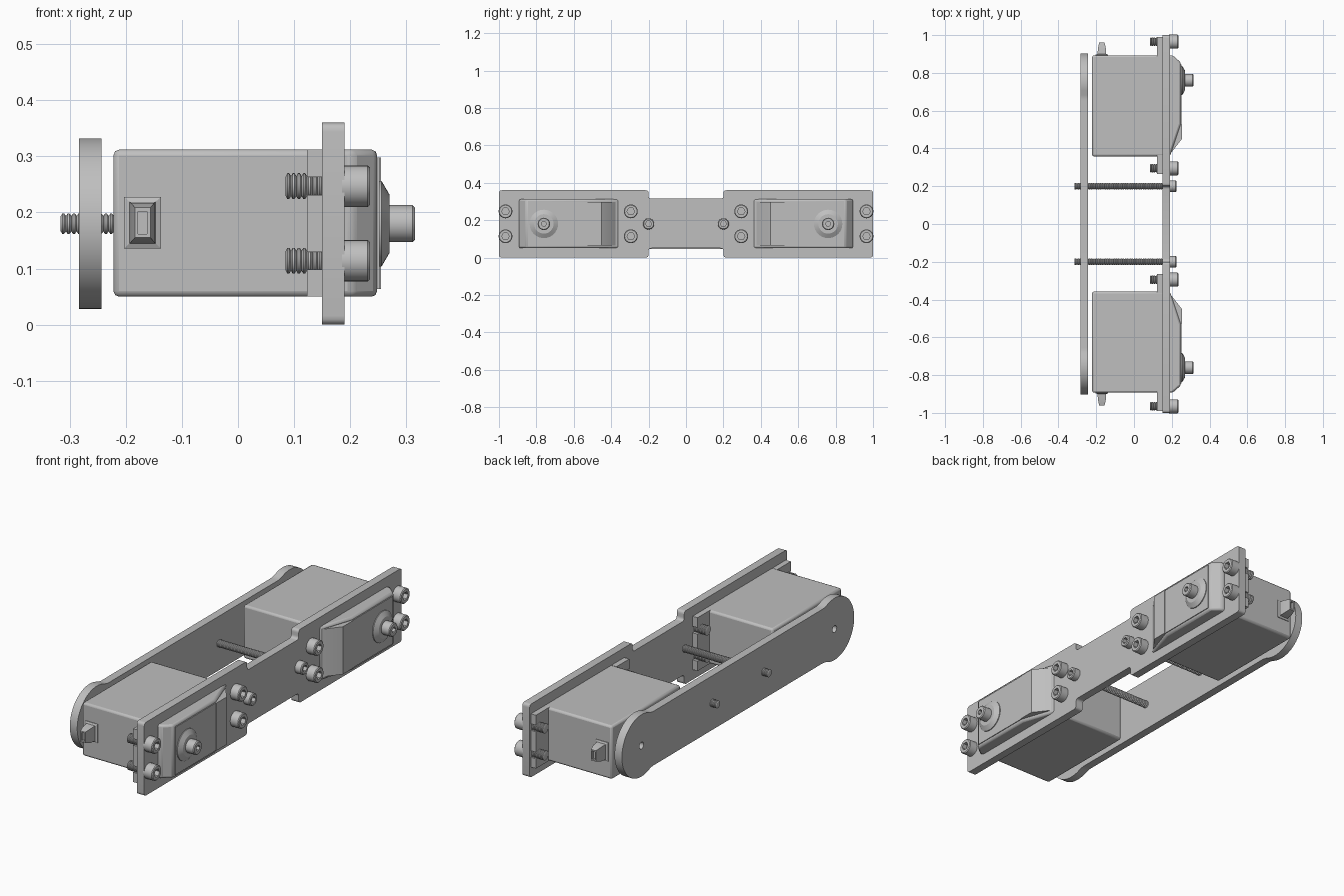
import bpy, bmesh
from math import sin, cos, pi, radians, atan2
from mathutils import Vector

cube = bpy.data.objects.get("Cube")
if cube:
    bpy.data.objects.remove(cube)

grey = bpy.data.materials.new("machined grey")
grey.use_nodes = True
tone = (0.52, 0.52, 0.52, 1)
grey.diffuse_color = tone
grey.node_tree.nodes["Principled BSDF"].inputs["Base Color"].default_value = tone

MID = 0.18                      # height of the centre line
SCREW_Z = (0.114, 0.247)
BODY_Z = (0.05, 0.312)


def finish(name, bm, bevel=0.0):
    bmesh.ops.recalc_face_normals(bm, faces=bm.faces)
    me = bpy.data.meshes.new(name)
    bm.to_mesh(me)
    bm.free()
    me.materials.append(grey)
    ob = bpy.data.objects.new(name, me)
    bpy.context.collection.objects.link(ob)
    if bevel:
        mod = ob.modifiers.new("Bevel", "BEVEL")
        mod.width, mod.segments = bevel, 2
        mod.limit_method, mod.angle_limit = "ANGLE", radians(35)
    bpy.ops.object.select_all(action="DESELECT")
    ob.select_set(True)
    bpy.context.view_layer.objects.active = ob
    bpy.ops.object.shade_smooth_by_angle(angle=radians(30))
    return ob


def prism(name, loops, axis, lo, hi, bevel=0.0):
    """Extrude outlines (first is outer, others are holes) along x or z."""
    bm = bmesh.new()
    edges = []
    for loop in loops:
        vs = [bm.verts.new((lo, a, b) if axis == "x" else (a, b, lo)) for a, b in loop]
        edges += [bm.edges.new((v, vs[i - 1])) for i, v in enumerate(vs)]
    bmesh.ops.triangle_fill(bm, edges=edges, use_beauty=True)
    bmesh.ops.dissolve_limit(bm, angle_limit=0.01, verts=bm.verts, edges=bm.edges)
    top = bmesh.ops.extrude_face_region(bm, geom=bm.faces[:])["geom"]
    shift = Vector((hi - lo, 0, 0)) if axis == "x" else Vector((0, 0, hi - lo))
    bmesh.ops.translate(bm, vec=shift, verts=[v for v in top if isinstance(v, bmesh.types.BMVert)])
    return finish(name, bm, bevel)


def lathe(name, profile, y, z, seg=24):
    """Revolve (x, radius[, hex]) points round an axis along x."""
    bm = bmesh.new()
    rings = []
    for x, r, *hexa in profile:
        ring = []
        for i in range(seg):
            t = 2 * pi * i / seg
            k = cos(pi / 6) / cos(t % (pi / 3) - pi / 6) if hexa else 1
            ring.append(bm.verts.new((x, y + r * k * cos(t), z + r * k * sin(t))))
        rings.append(ring)
    for a, b in zip(rings, rings[1:]):
        for i in range(seg):
            bm.faces.new((a[i - 1], a[i], b[i], b[i - 1]))
    bm.faces.new(rings[0])
    bm.faces.new(rings[-1])
    return finish(name, bm)


def arc(cy, cz, r, a0, a1, n):
    return [(cy + r * cos(a0 + (a1 - a0) * i / n), cz + r * sin(a0 + (a1 - a0) * i / n))
            for i in range(n + 1)]


def rounded(pts, r, n=4):
    """Round every corner of an outline with a short curve."""
    out = []
    for i, p in enumerate(pts):
        p, a, b = Vector(p), Vector(pts[i - 1]), Vector(pts[(i + 1) % len(pts)])
        s, e = p + (a - p).normalized() * r, p + (b - p).normalized() * r
        for j in range(n + 1):
            t = j / n
            out.append(tuple(s * (1 - t) ** 2 + p * 2 * t * (1 - t) + e * t * t))
    return out


def screw(name, y, z, tip, r, head_x, head_r):
    """Socket head screw with ribbed thread."""
    pitch = 0.0095
    profile = [(tip, r * 0.75)]
    x = tip
    while x + pitch < 0.16:
        profile += [(x + pitch * 0.3, r), (x + pitch * 0.65, r), (x + pitch, r * 0.78)]
        x += pitch
    edge = 0.004
    profile += [(0.185, r * 0.78), (0.185, head_r), (head_x - edge, head_r),
                (head_x, head_r - edge), (head_x, head_r * 0.55, True),
                (head_x - 0.022, head_r * 0.55, True)]
    lathe(name, profile, y, z)


# Front mounting plate with a narrower waist
half = [(-1, 0), (-0.2, 0), (-0.2, 0.05), (0.2, 0.05), (0.2, 0), (1, 0),
        (1, 0.36), (0.2, 0.36), (0.2, 0.315), (-0.2, 0.315), (-0.2, 0.36), (-1, 0.36)]
prism("mounting_plate", [rounded(half, 0.016)], "x", 0.15, 0.19)

# Rear link bar with round ends, blended necks and pivot holes
R, BAR, F = 0.152, 0.133, 0.1
dz = BAR + F
dy = ((R + F) ** 2 - dz ** 2) ** 0.5
turn = atan2(dz, dy)
quarter = arc(0.75 - dy, MID + dz, F, -pi / 2, turn - pi / 2 - (pi / 2 - 0) + pi / 2, 1)[:1]
neck = arc(0.75 - dy, MID + dz, F, -pi / 2, -turn, 4)
end = arc(0.75, MID, R, pi - turn, 0, 20)
upper = neck + end[1:]
right = upper + [(y, 2 * MID - z) for y, z in reversed(upper[:-1])]
outline = right + [(-y, z) for y, z in reversed(right)]
holes = [arc(s * 0.75, MID, 0.017, 0, 2 * pi, 16)[:-1] for s in (1, -1)]
prism("link_bar", [outline] + holes, "x", -0.283, -0.243)


def mounting_ear(name, s, inner, tip, slot_y):
    """Flange with two slots open at its end."""
    w = 0.016
    d = 1 if tip > inner else -1
    pts = [(inner, BODY_Z[0]), (tip, BODY_Z[0])]
    for z in SCREW_Z:
        pts.append((tip, z - w))
        pts += [(slot_y - d * w * cos(t), z + w * sin(t))
                for t in (-pi / 2 + pi * i / 8 for i in range(9))]
        pts.append((tip, z + w))
    pts += [(tip, BODY_Z[1]), (inner, BODY_Z[1])]
    prism(name, [[(s * y, z) for y, z in pts]], "x", 0.123, 0.15)


for s, side in ((1, "back"), (-1, "front")):
    # Motor housing and the raised ramp on its gearbox cover
    body = [(-0.222, 0.358), (0.19, 0.358), (0.248, 0.53), (0.248, 0.855),
            (0.205, 0.893), (-0.222, 0.893)]
    prism(side + "_motor_body", [[(x, s * y) for x, y in body]], "z", *BODY_Z, bevel=0.01)
    ramp = [(0.18, 0.365), (0.195, 0.375), (0.255, 0.452), (0.255, 0.53), (0.18, 0.53)]
    prism(side + "_gearbox_ramp", [[(x, s * y) for x, y in ramp]], "z", 0.064, 0.298)
    cover = [(0.2, 0.53), (0.252, 0.53), (0.252, 0.845), (0.2, 0.845)]
    prism(side + "_gearbox_cover", [[(x, s * y) for x, y in cover]], "z", 0.064, 0.298)

    # Flanges that the screws clamp
    mounting_ear(side + "_outer_ear", s, 0.885, 0.99, 0.965)
    mounting_ear(side + "_inner_ear", s, 0.365, 0.265, 0.295)

    # Output boss and shaft
    lathe(side + "_output_boss", [(0.24, 0.076), (0.256, 0.076), (0.27, 0.052), (0.27, 0.03)],
          s * 0.76, MID, 32)
    lathe(side + "_output_shaft", [(0.25, 0.033), (0.311, 0.033), (0.315, 0.029),
                                   (0.315, 0.014, True), (0.295, 0.014, True)], s * 0.76, MID)

    # Cable strain relief: collar, tapered nub and recessed end
    bm = bmesh.new()
    rings = []
    for y, hx, hz in ((0.888, 0.033, 0.046), (0.896, 0.033, 0.046), (0.9, 0.023, 0.037),
                      (0.93, 0.021, 0.035), (0.962, 0.014, 0.027),
                      (0.962, 0.008, 0.02), (0.95, 0.008, 0.02)):
        rings.append([bm.verts.new((-0.17 + a * hx, s * y, 0.182 + b * hz))
                      for a, b in ((-1, -1), (1, -1), (1, 1), (-1, 1))])
    for a, b in zip(rings, rings[1:]):
        for i in range(4):
            bm.faces.new((a[i - 1], a[i], b[i], b[i - 1]))
    bm.faces.new(rings[0])
    bm.faces.new(rings[-1])
    finish(side + "_cable_relief", bm)

    # Mounting screws and the long tie screw
    for y, place in ((0.965, "outer"), (0.295, "inner")):
        for z, level in zip(SCREW_Z, ("lower", "upper")):
            screw(f"{side}_{place}_{level}_screw", s * y, z, 0.085, 0.023, 0.235, 0.037)
    screw(side + "_tie_screw", s * 0.2, MID, -0.316, 0.018, 0.225, 0.03)
